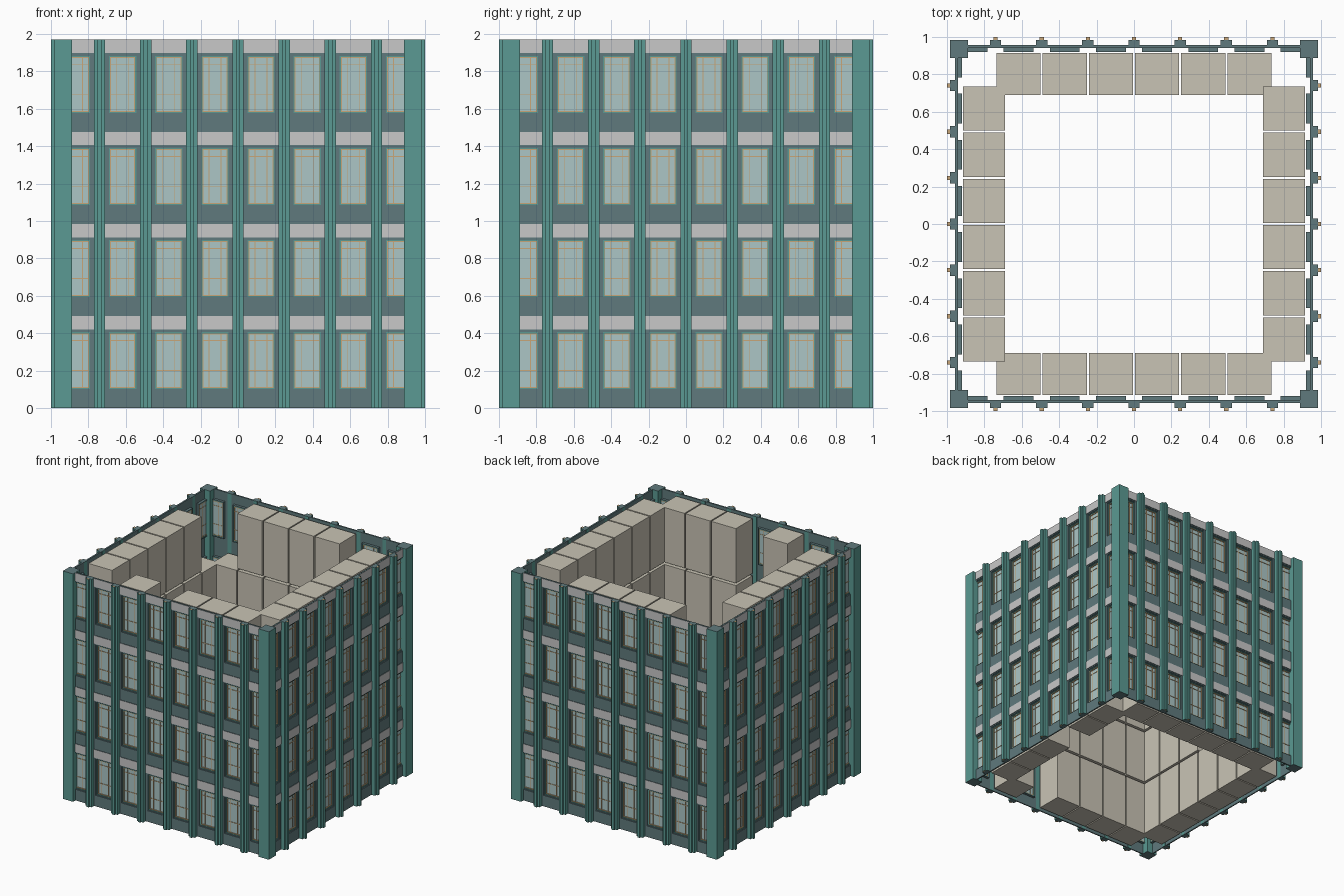
import bpy, bmesh, math
from mathutils import Matrix, Vector

cube = bpy.data.objects.get("Cube")
if cube:
    bpy.data.objects.remove(cube, do_unlink=True)


def material(name, r, g, b):
    def lin(c):
        c /= 255
        return c / 12.92 if c < 0.04 else ((c + 0.055) / 1.055) ** 2.4
    m = bpy.data.materials.new(name)
    col = (lin(r), lin(g), lin(b), 1)
    m.diffuse_color = col
    m.use_nodes = True
    m.node_tree.nodes["Principled BSDF"].inputs["Base Color"].default_value = col
    return m


TEAL = material("teal", 91, 154, 147)
SLATE = material("slate teal", 96, 122, 125)
GREY = material("light grey", 200, 200, 200)
GLASS = material("pale glass", 172, 198, 198)
TAN = material("tan", 200, 166, 120)
BEIGE = material("beige", 201, 196, 181)

FLOORS = 4
STOREY = 0.4925
HEIGHT = FLOORS * STOREY
BAY = 0.2467
WIN = 0.078            # half width of a window
SILL, HEAD = 0.095, 0.41
SIDES = ("front", "right", "back", "left")


def boxes_mesh(name, boxes, mat, cap=None):
    """One mesh from boxes (u0, u1, d0, d1, z0, z1), d measured outward."""
    bm = bmesh.new()
    for u0, u1, d0, d1, z0, z1 in boxes:
        size = Matrix.Diagonal((u1 - u0, d1 - d0, z1 - z0, 1))
        mid = Vector(((u0 + u1) / 2, -(d0 + d1) / 2, (z0 + z1) / 2))
        bmesh.ops.create_cube(bm, size=1, matrix=Matrix.Translation(mid) @ size)
    bm.normal_update()
    me = bpy.data.meshes.new(name)
    me.materials.append(mat)
    # Horizontal end faces take the cap colour
    if cap:
        me.materials.append(cap)
        for f in bm.faces:
            f.material_index = int(abs(f.normal.z) > 0.9)
    bm.to_mesh(me)
    bm.free()
    return me


def place(name, me, k=0):
    ob = bpy.data.objects.new(name, me)
    ob.rotation_euler.z = k * math.pi / 2
    bpy.context.scene.collection.objects.link(ob)


def on_all_sides(name, boxes, mat, cap=None):
    me = boxes_mesh(name, boxes, mat, cap)
    for k, side in enumerate(SIDES):
        place(f"{side}_{name}", me, k)


def border(u, half, z0, z1, d0, d1, t):
    """Four bars forming a rectangular frame."""
    a, b = u - half, u + half
    return [(a, a + t, d0, d1, z0, z1), (b - t, b, d0, d1, z0, z1),
            (a + t, b - t, d0, d1, z0, z0 + t), (a + t, b - t, d0, d1, z1 - t, z1)]


floors = [f * STOREY for f in range(FLOORS)]
fins = [(i - 3) * BAY for i in range(7)]
bays = [(i - 3.5) * BAY for i in range(8)]
edge = 0.95

# Wall bands, jambs and facing panels
wall, facing = [], []
for z in floors:
    wall.append((-edge, edge, 0.942, 0.952, z, z + SILL))
    wall.append((-edge, edge, 0.942, 0.952, z + HEAD, z + STOREY))
    facing.append((-edge, edge, 0.952, 0.957, z + 0.42, z + STOREY - 0.001))
    for u in fins:
        w = BAY / 2 - WIN
        wall.append((u - w, u + w, 0.942, 0.952, z + SILL, z + HEAD))
on_all_sides("wall", wall, SLATE)
on_all_sides("facing_panels", facing, GREY, SLATE)

# Windows: deep surround, teal sash, tan trim and bars, glass
surround, sash, trim, glass = [], [], [], []
for z in floors:
    for u in bays:
        z0, z1 = z + SILL, z + HEAD
        surround += border(u, WIN + 0.002, z0 - 0.002, z1 + 0.002, 0.92, 0.946, 0.007)
        sash += border(u, WIN - 0.005, z0 + 0.005, z1 - 0.005, 0.924, 0.941, 0.006)
        trim += border(u, WIN - 0.011, z0 + 0.011, z1 - 0.011, 0.924, 0.938, 0.005)
        for s in (-0.032, 0.032):
            trim.append((u + s - 0.002, u + s + 0.002, 0.924, 0.935, z0 + 0.012, z1 - 0.012))
        for h in (0.105, 0.265):
            trim.append((u - WIN + 0.012, u + WIN - 0.012, 0.924, 0.935,
                         z0 + h - 0.002, z0 + h + 0.002))
        glass.append((u - WIN + 0.006, u + WIN - 0.006, 0.926, 0.931, z0 + 0.006, z1 - 0.006))
on_all_sides("window_surrounds", surround, SLATE)
on_all_sides("window_sashes", sash, TEAL)
on_all_sides("window_bars", trim, TAN)
on_all_sides("window_glass", glass, GLASS)

# Stepped fins between the bays
on_all_sides("fins", [(u - 0.03, u + 0.03, 0.952, 0.985, 0, HEIGHT) for u in fins]
             + [(u - 0.018, u + 0.018, 0.94, 0.953, 0, HEIGHT) for u in fins], TEAL, SLATE)
on_all_sides("fin_tips", [(u - 0.011, u + 0.011, 0.985, 1, 0, HEIGHT) for u in fins], TEAL, TAN)

# Corner columns
on_all_sides("corner_column", [(0.888, 0.985, 0.888, 0.985, 0, HEIGHT)], TEAL, SLATE)

# Rooms behind the windows, with a few bays left empty
empty = {("front", 3): (0, 2), ("back", 3): (0, 5), ("left", 3): (0,),
         ("front", 2): (2,), ("right", 1): (3,), ("left", 1): (2,),
         ("front", 0): (4,), ("right", 0): (3,)}
for k, side in enumerate(SIDES):
    rooms = []
    for f, z in enumerate(floors):
        for i in range(6):
            if i not in empty.get((side, f), ()):
                u = (i - 2.5) * BAY
                rooms.append((u - 0.118, u + 0.118, 0.69, 0.915, z + 0.008, z + STOREY - 0.012))
    place(f"{side}_rooms", boxes_mesh(f"{side}_rooms", rooms, BEIGE), k)
